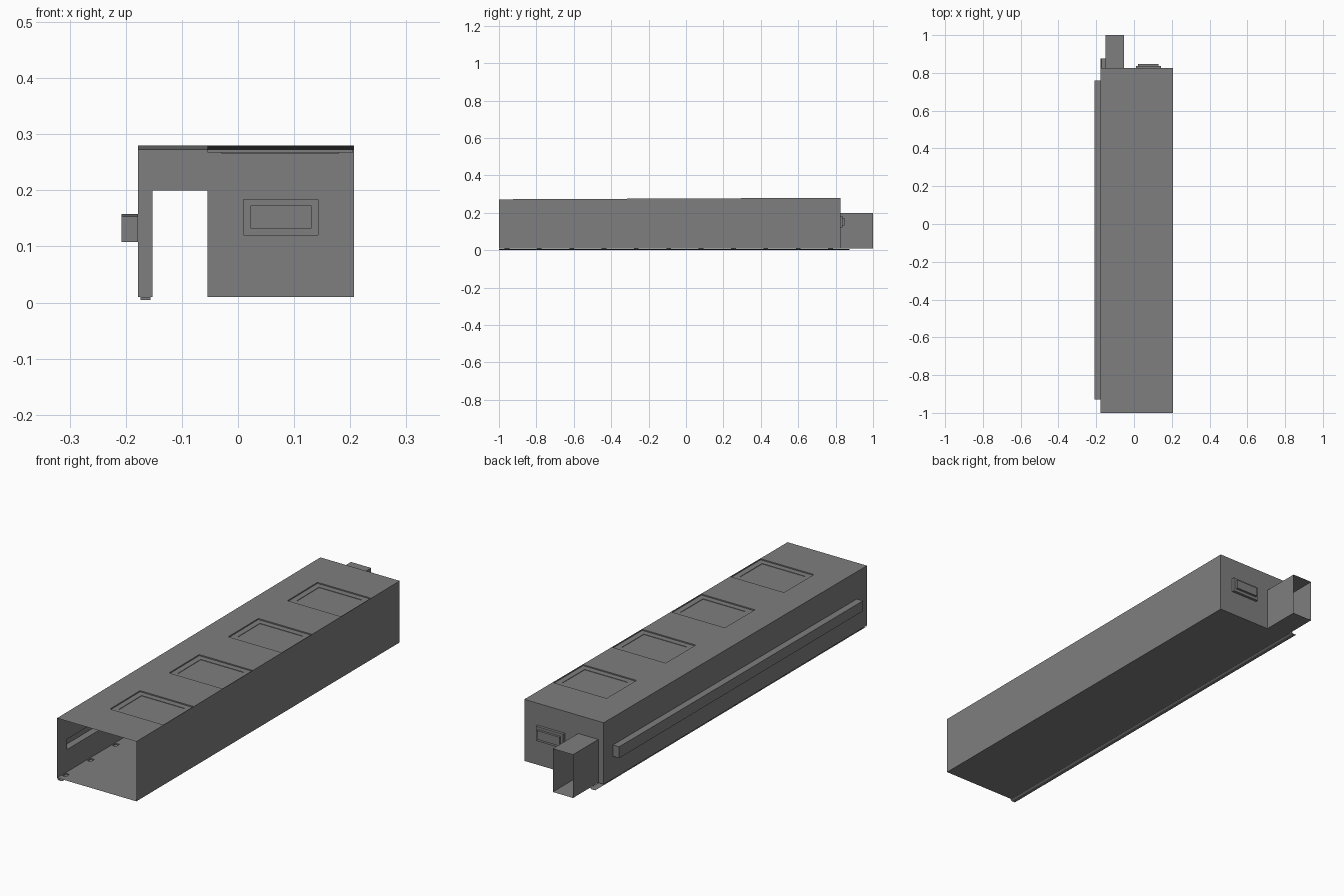
import bpy, bmesh

if "Cube" in bpy.data.objects:
    bpy.data.objects.remove(bpy.data.objects["Cube"])

# Overall shell dimensions
L, R, F, B = -0.178, 0.207, -1.0, 0.825
Z0, DOOR_L, DOOR_R, DOOR_Z = 0.01, -0.152, -0.054, 0.20

dark = bpy.data.materials.new("dark_grey")
dark.diffuse_color = (0.21, 0.21, 0.21, 1)
dark.use_nodes = True
dark.node_tree.nodes["Principled BSDF"].inputs["Base Color"].default_value = dark.diffuse_color


def roof_z(y):
    return 0.272 + (y - F) / (B - F) * 0.008


def finish(name, build):
    bm = bmesh.new()
    build(bm)
    bmesh.ops.remove_doubles(bm, verts=bm.verts, dist=1e-5)
    bmesh.ops.recalc_face_normals(bm, faces=bm.faces)
    me = bpy.data.meshes.new(name)
    bm.to_mesh(me)
    bm.free()
    me.materials.append(dark)
    ob = bpy.data.objects.new(name, me)
    bpy.context.collection.objects.link(ob)
    return ob


def sheet(name, place, rect, holes=()):
    """Flat sheet in (u, v) with rectangular holes; place(u, v, depth) -> xyz."""
    def build(bm):
        us = sorted({rect[0], rect[1], *[h[i] for h in holes for i in (0, 1)]})
        vs = sorted({rect[2], rect[3], *[h[i] for h in holes for i in (2, 3)]})
        for u0, u1 in zip(us, us[1:]):
            for v0, v1 in zip(vs, vs[1:]):
                cu, cv = (u0 + u1) / 2, (v0 + v1) / 2
                if any(h[0] < cu < h[1] and h[2] < cv < h[3] for h in holes):
                    continue
                bm.faces.new([bm.verts.new(place(u, v, 0)) for u, v in
                              ((u0, v0), (u1, v0), (u1, v1), (u0, v1))])
        bmesh.ops.remove_doubles(bm, verts=bm.verts, dist=1e-5)
        bmesh.ops.dissolve_limit(bm, angle_limit=0.001, verts=bm.verts, edges=bm.edges)
    return finish(name, build)


def niche(name, place, levels, cap=True):
    """Stack of rectangles (u0, u1, v0, v1, depth) joined by walls."""
    def build(bm):
        rings = [[bm.verts.new(place(u, v, d)) for u, v in
                  ((u0, v0), (u1, v0), (u1, v1), (u0, v1))]
                 for u0, u1, v0, v1, d in levels]
        for a, b in zip(rings, rings[1:]):
            for i in range(4):
                j = (i + 1) % 4
                bm.faces.new((a[i], a[j], b[j], b[i]))
        if cap:
            bm.faces.new(rings[-1])
    return finish(name, build)


def on_roof(x, y, d): return (x, y, roof_z(y) - d)
def on_floor(x, y, d): return (x, y, Z0 - d)
def on_right(y, z, d): return (R + d, y, z)
def on_back(x, z, d): return (x, B + d, z)


def on_left(y, z, d):
    # the alcove top climbs slightly towards the back
    return (L - d, y, z + max(0, z - 0.108) * (y - 0.76) * 0.06)


def side_wall(name, place, hole=None):
    ob = sheet(name, place, (F, B, Z0, 0.272), [hole] if hole else [])
    for v in ob.data.vertices:
        if v.co.z > 0.24:
            v.co.z = roof_z(v.co.y)


# Roof with four stepped ceiling panels
panels = [(-0.054, 0.205, y, y + 0.208) for y in (-0.81, -0.40, 0.01, 0.42)]
sheet("roof", on_roof, (L, R, F, B), panels)
for i, (a, b, c, d) in enumerate(panels):
    inner = (a + 0.025, b - 0.025, c + 0.025, d - 0.025)
    niche(f"ceiling_panel_{i + 1}", on_roof, [
        (a, b, c, d, 0), (a, b, c, d, 0.005), (*inner, 0.005), (*inner, 0.007)])

# Side walls, with the long alcove on the left
slot = (-0.93, 0.76, 0.108, 0.158)
side_wall("right_wall", on_right)
side_wall("left_wall", on_left, slot)
niche("left_alcove", on_left, [(*slot, 0), (*slot, 0.030)])

# Floor with small drains along the left wall
drains = [(-0.174, -0.156, -0.97 + 0.173 * i, -0.945 + 0.173 * i) for i in range(11)]
sheet("floor", on_floor, (L, R, F, B), drains)
for i, (a, b, c, d) in enumerate(drains):
    niche(f"drain_{i + 1}", on_floor, [(a, b, c, d, 0), (a, b, c, d, 0.005)])


# Shallow gutter running under the drains
def gutter(bm):
    profile = [(L, 0.006), (-0.172, 0.001), (-0.156, 0.001), (-0.148, 0.006)]
    rows = [[bm.verts.new((x, y, z)) for x, z in profile] for y in (F, 0.875)]
    for i in range(3):
        bm.faces.new((rows[0][i], rows[0][i + 1], rows[1][i + 1], rows[1][i]))


finish("gutter", gutter)

# Back wall with doorway and stepped window box
door = (DOOR_L, DOOR_R, Z0, DOOR_Z)
window = (0.01, 0.143, 0.12, 0.184)
pane = (0.022, 0.131, 0.133, 0.172)
sheet("back_wall", on_back, (L, R, Z0, roof_z(B)), [door, window])
niche("back_window_box", on_back, [
    (*window, 0), (*window, 0.012), (*pane, 0.012), (*pane, 0.022)])

# Open-ended exit passage behind the doorway
niche("exit_passage", on_back, [(*door, 0), (*door, 1.0 - B)], cap=False)
